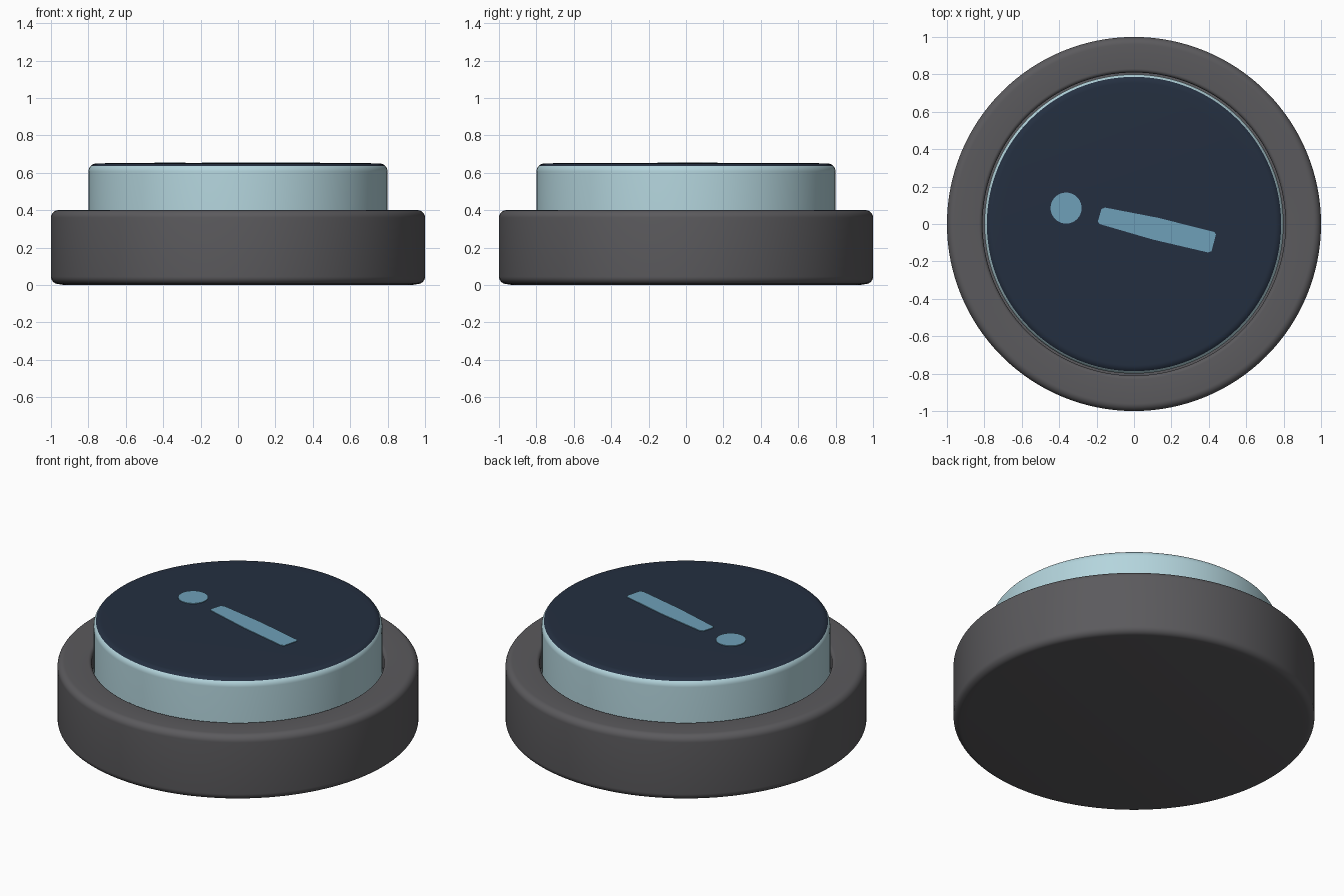
import bpy, bmesh, math

if "Cube" in bpy.data.objects:
    bpy.data.objects.remove(bpy.data.objects["Cube"])


def material(name, srgb):
    lin = [((c / 255 + 0.055) / 1.055) ** 2.4 for c in srgb]
    m = bpy.data.materials.new(name)
    m.diffuse_color = (*lin, 1)
    m.use_nodes = True
    m.node_tree.nodes["Principled BSDF"].inputs["Base Color"].default_value = m.diffuse_color
    return m


charcoal = material("charcoal grey", (91, 90, 93))
pale = material("pale blue", (180, 213, 221))
navy = material("dark navy", (36, 47, 64))
steel = material("steel blue", (110, 160, 184))

SEGMENTS = 128


def arc(cx, cz, r, a0, a1, n=8):
    """Points of a rounded corner, angles in degrees."""
    angles = [math.radians(a0 + (a1 - a0) * i / n) for i in range(n + 1)]
    return [(cx + r * math.cos(a), cz + r * math.sin(a)) for a in angles]


def finish(name, bm, mats):
    mesh = bpy.data.meshes.new(name)
    bm.to_mesh(mesh)
    bm.free()
    for m in mats:
        mesh.materials.append(m)
    obj = bpy.data.objects.new(name, mesh)
    bpy.context.collection.objects.link(obj)
    bpy.ops.object.select_all(action='DESELECT')
    obj.select_set(True)
    bpy.context.view_layer.objects.active = obj
    bpy.ops.object.shade_smooth_by_angle(angle=math.radians(35))
    return obj


def lathe(name, profile, mats, split_z=None):
    """Spin a profile about z; faces above split_z take the second material."""
    bm = bmesh.new()
    rings = []
    for r, z in profile:
        rings.append([bm.verts.new((r * math.cos(t), r * math.sin(t), z))
                      for t in (2 * math.pi * i / SEGMENTS for i in range(SEGMENTS))])
    for a, b in zip(rings, rings[1:]):
        for i in range(SEGMENTS):
            j = (i + 1) % SEGMENTS
            bm.faces.new((a[i], a[j], b[j], b[i]))
    bm.faces.new(rings[0][::-1])
    bm.faces.new(rings[-1])
    if split_z is not None:
        for f in bm.faces:
            f.material_index = int(f.calc_center_median().z > split_z)
    return finish(name, bm, mats)


def plate(name, outline, z0, z1, mat):
    """Thin flat plate from a counter-clockwise outline."""
    bm = bmesh.new()
    low = [bm.verts.new((x, y, z0)) for x, y in outline]
    top = [bm.verts.new((x, y, z1)) for x, y in outline]
    n = len(outline)
    bm.faces.new(low[::-1])
    bm.faces.new(top)
    for i in range(n):
        j = (i + 1) % n
        bm.faces.new((low[i], low[j], top[j], top[i]))
    return finish(name, bm, [mat])


# Base housing with rounded rims and a narrow groove around the button
base = [(0.93, 0.0)] + arc(0.96, 0.045, 0.04, -90, 0) + arc(0.96, 0.36, 0.04, 0, 90)
base += arc(0.83, 0.38, 0.02, 90, 180, 5) + [(0.81, 0.3)]
lathe("base_housing", base, [charcoal])

# Push button, pale sides and navy cap
button = [(0.8, 0.29)] + arc(0.755, 0.605, 0.045, 0, 90, 12) + [(0.7, 0.651)]
lathe("push_button", button, [pale, navy], split_z=0.638)

# Painted markings: a round dot and a tapered bar
plate("dot_marking", arc(-0.363, 0.085, 0.083, 0, 352.5, 47), 0.648, 0.655, steel)
bar = [(-0.193, 0.015), (-0.185, 0.0), (0.1, -0.083), (0.395, -0.152), (0.415, -0.145),
       (0.438, -0.055), (0.43, -0.043), (0.13, 0.033), (-0.155, 0.088), (-0.174, 0.08)]
plate("bar_marking", bar, 0.648, 0.655, steel)
